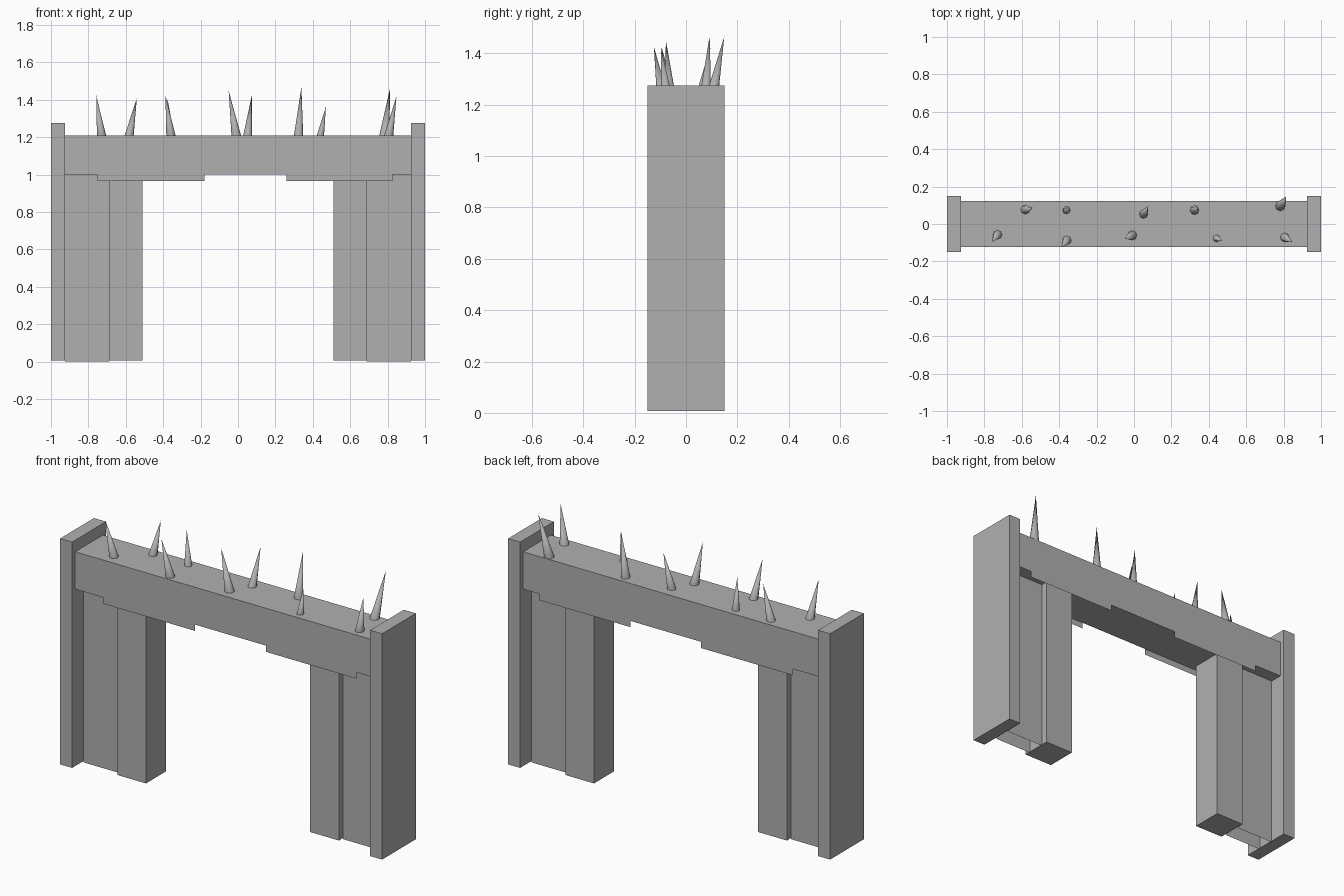
import bpy, bmesh
from mathutils import Vector

if "Cube" in bpy.data.objects:
    bpy.data.objects.remove(bpy.data.objects["Cube"])

grey = bpy.data.materials.new("dark_grey")
grey.diffuse_color = (0.435, 0.435, 0.435, 1)
grey.use_nodes = True
grey.node_tree.nodes["Principled BSDF"].inputs["Base Color"].default_value = grey.diffuse_color


def finish(name, bm):
    me = bpy.data.meshes.new(name)
    bm.to_mesh(me)
    bm.free()
    me.materials.append(grey)
    ob = bpy.data.objects.new(name, me)
    bpy.context.collection.objects.link(ob)
    return ob


def add_face(bm, pts, flip=False):
    bm.faces.new([bm.verts.new(p) for p in (pts[::-1] if flip else pts)])


def box(name, x0, x1, y, z0, z1):
    """Box symmetric in y, spanning x0..x1 and z0..z1."""
    bm = bmesh.new()
    bmesh.ops.create_cube(bm, size=1)
    for v in bm.verts:
        v.co = ((x0 + x1) / 2 + v.co.x * (x1 - x0), v.co.y * 2 * y,
                (z0 + z1) / 2 + v.co.z * (z1 - z0))
    return finish(name, bm)


# Gate sides: outer slab, inner leg, and a pair of thin sheets between them
for side, s in (("left", -1), ("right", 1)):
    for part, a, b, y, z0, z1 in (("outer_slab", 0.925, 1.0, 0.15, 0.007, 1.275),
                                  ("inner_leg", 0.51, 0.688, 0.088, 0.007, 1.0)):
        x0, x1 = sorted((s * a, s * b))
        box(f"{side}_{part}", x0, x1, y, z0, z1)
    x0, x1 = sorted((s * 0.688, s * 0.925))
    for face, y in (("front", -0.05), ("back", 0.05)):
        bm = bmesh.new()
        add_face(bm, [(x0, y, 0), (x1, y, 0), (x1, y, 1), (x0, y, 1)], y > 0)
        finish(f"{side}_{face}_panel", bm)

# Crossbeam: box whose front and back faces hang lower in two stretches
W, Y, TOP, BOT, LOW = 0.925, 0.123, 1.21, 1.0, 0.965
outline = [(-W, BOT), (-0.75, BOT), (-0.75, LOW), (-0.18, LOW), (-0.18, BOT),
           (0.26, BOT), (0.26, LOW), (0.825, LOW), (0.825, BOT), (W, BOT),
           (W, TOP), (-W, TOP)]
bm = bmesh.new()
for y in (-Y, Y):
    add_face(bm, [(x, y, z) for x, z in outline], y > 0)
for z in (BOT, TOP):
    add_face(bm, [(-W, -Y, z), (W, -Y, z), (W, Y, z), (-W, Y, z)], z == BOT)
for x in (-W, W):
    add_face(bm, [(x, -Y, BOT), (x, Y, BOT), (x, Y, TOP), (x, -Y, TOP)], x < 0)
finish("crossbeam", bm)


# Leaning spikes: base centre x, y; tip x, y, z; base radius
def spike(name, bx, by, tx, ty, tz, r):
    bm = bmesh.new()
    bmesh.ops.create_cone(bm, cap_ends=True, segments=8, radius1=r, radius2=0.0,
                          depth=1)
    base, tip = Vector((bx, by, 1.195)), Vector((tx, ty, tz))
    for v in bm.verts:
        v.co = base.lerp(tip, v.co.z + 0.5) + Vector((v.co.x, v.co.y, 0))
    bmesh.ops.remove_doubles(bm, verts=bm.verts, dist=1e-5)
    ob = finish(name, bm)
    bpy.ops.object.select_all(action='DESELECT')
    ob.select_set(True)
    bpy.context.view_layer.objects.active = ob
    bpy.ops.object.shade_smooth_by_angle(angle=1.0)


spikes = [
    (-0.728, -0.055, -0.758, -0.095, 1.423, 0.026),
    (-0.585, 0.076, -0.541, 0.088, 1.408, 0.026),
    (-0.36, 0.073, -0.376, 0.082, 1.40, 0.022),
    (-0.357, -0.085, -0.388, -0.125, 1.425, 0.026),
    (-0.007, -0.06, -0.05, -0.078, 1.448, 0.027),
    (0.05, 0.05, 0.074, 0.095, 1.423, 0.025),
    (0.323, 0.073, 0.339, 0.092, 1.468, 0.026),
    (0.438, -0.075, 0.47, -0.09, 1.363, 0.021),
    (0.78, 0.093, 0.814, 0.149, 1.465, 0.028),
    (0.803, -0.07, 0.847, -0.097, 1.417, 0.026),
]
for i, s in enumerate(spikes):
    spike(f"spike_{i + 1}", *s)
